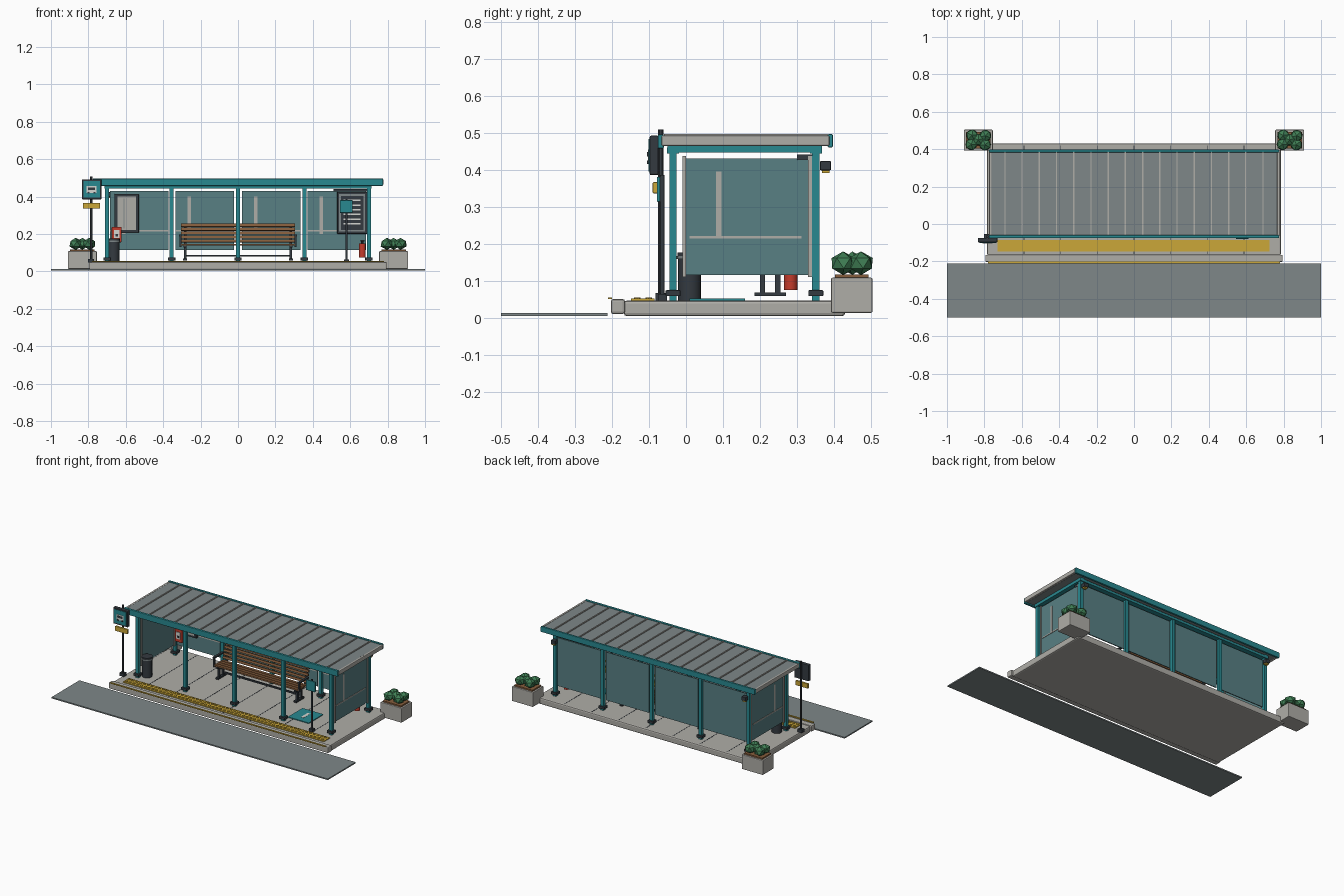
import bpy, math

if "Cube" in bpy.data.objects:
    bpy.data.objects.remove(bpy.data.objects["Cube"])


def material(name, r, g, b):
    m = bpy.data.materials.new(name)
    m.use_nodes = True
    m.diffuse_color = (r, g, b, 1)
    m.node_tree.nodes["Principled BSDF"].inputs["Base Color"].default_value = (r, g, b, 1)
    return m


TEAL = material("teal paint", .022, .25, .28)
GLASS = material("tinted glass", .098, .215, .23)
CONCRETE = material("pale concrete", .43, .42, .39)
GREY = material("slate grey", .21, .245, .25)
DARK = material("charcoal metal", .034, .042, .051)
YELLOW = material("safety yellow", .6, .39, .04)
WOOD = material("brown wood", .24, .11, .045)
GREEN = material("leaf green", .05, .21, .09)
RED = material("red enamel", .56, .045, .025)
WHITE = material("off white", .66, .67, .64)


def finish(name, mat):
    o = bpy.context.object
    o.name = name
    o.data.materials.append(mat)
    return o


def box(name, mat, x, y, z, bevel=0):
    """Box from (low, high) pairs on each axis."""
    bpy.ops.mesh.primitive_cube_add(size=1, location=[sum(p) / 2 for p in (x, y, z)])
    o = finish(name, mat)
    o.scale = [p[1] - p[0] for p in (x, y, z)]
    bpy.ops.object.transform_apply(location=False, rotation=False, scale=True)
    if bevel:
        b = o.modifiers.new("soft edge", "BEVEL")
        b.width, b.segments = bevel, 2
    return o


def around(c, half):
    return (c - half, c + half)


def cylinder(name, mat, x, y, z, r, sides=16):
    bpy.ops.mesh.primitive_cylinder_add(vertices=sides, radius=r, depth=z[1] - z[0],
                                        location=(x, y, sum(z) / 2))
    o = finish(name, mat)
    bpy.ops.object.shade_smooth_by_angle()
    return o


def repeat(o, count, dx=0, dy=0, dz=0):
    a = o.modifiers.new("repeat", "ARRAY")
    a.count = count
    a.use_relative_offset = False
    a.use_constant_offset = True
    a.constant_offset_displace = (dx, dy, dz)
    return o


# Ground: road, slab, kerb and tactile paving
box("road", GREY, (-1, 1), (-.5, -.212), (.004, .012))
box("platform_slab", CONCRETE, (-.785, .785), (-.168, .43), (.004, .046), .008)
box("kerb", CONCRETE, (-.795, .795), (-.203, -.165), (.01, .05), .006)
box("kerb_stripe", YELLOW, (-.78, .78), (-.211, -.2), (.05, .055))
joint = box("slab_joint", DARK, around(-.588, .002), (-.16, .42), (.045, .0468))
repeat(joint, 7, dx=.196)
box("tactile_strip", YELLOW, (-.73, .725), (-.148, -.085), (.045, .051))
for y in (-.132, -.101):
    bump = cylinder("tactile_bump", YELLOW, -.715, y, (.05, .055), .009, 8)
    repeat(bump, 53, dx=.0273)
box("boarding_mat", TEAL, (.355, .505), (.01, .16), (.046, .051))
box("boarding_mat_mark", WHITE, (.42, .44), (.05, .12), (.05, .0522))

# Posts, beams and roof
bays = (-.7, -.355, 0, .355, .7)
for x in bays:
    for y in (-.035, .351):
        box("post", TEAL, around(x, .011), around(y, .01), (.045, .46))
        box("post_base", DARK, around(x, .02), around(y, .02), (.058, .074), .002)
for y in (-.035, .351):
    box("long_beam", TEAL, (-.715, .715), around(y, .016), (.444, .46))
for x in (-.7, .7):
    box("end_beam", TEAL, around(x, .014), (-.05, .367), (.446, .466))
box("roof_deck", GREY, (-.765, .765), (-.068, .39), (.465, .49))
for x in (-.768, .772):
    box("roof_end_trim", CONCRETE, around(x, .007), (-.066, .388), (.464, .492), .004)
box("front_fascia", TEAL, (-.775, .775), (-.076, -.06), (.457, .495), .003)
box("rear_fascia", TEAL, (-.775, .775), (.383, .397), (.46, .496), .003)
seam = box("roof_seam", CONCRETE, around(-.69, .0035), (-.06, .384), (.489, .496))
repeat(seam, 16, dx=.092)

# Back wall glazing
for a, b in zip(bays, bays[1:]):
    mid = (a + b) / 2
    box("back_glass", GLASS, around(mid, .156), (.347, .353), (.115, .43))
    box("glass_highlight", CONCRETE, around(mid - .083, .009), (.344, .348), (.2, .4))
    box("glass_rail", CONCRETE, around(mid, .156), (.342, .348), (.213, .221))

# End walls
for s in (-1, 1):
    x = s * .7
    box("end_glass", GLASS, around(x, .003), (0, .33), (.115, .43))
    for y in (-.005, .335):
        box("end_glass_frame", CONCRETE, around(x, .008), around(y, .005), (.11, .437))
    box("end_highlight", CONCRETE, around(x + s * .003, .002), (.081, .096), (.22, .395))
    box("end_rail", CONCRETE, around(x + s * .003, .003), (.01, .312), (.214, .221))
    # Rear wall lamp on each corner post
    box("rear_lamp", DARK, around(s * .69, .015), (.362, .392), (.398, .423), .003)
    box("rear_lamp_lens", YELLOW, around(s * .69, .011), (.368, .388), (.391, .399))

# Poster case, timetable board and its hood
box("poster_case", DARK, (-.66, -.53), (.325, .345), (.205, .413), .003)
box("poster_sheet", CONCRETE, (-.645, -.545), (.321, .326), (.22, .4))
box("poster_line", GREY, around(-.61, .003), (.319, .322), (.23, .39))
box("timetable_board", DARK, (.53, .69), (.325, .345), (.2, .425), .003)
box("timetable_edge", GREY, (.54, .68), (.322, .326), (.212, .413))
box("timetable_face", DARK, (.55, .67), (.319, .323), (.222, .403))
bar = box("timetable_line", WHITE, (.565, .655), (.317, .32), (.25, .258))
repeat(bar, 6, dz=.025)
box("timetable_hood", DARK, (.51, .705), (.3, .342), (.426, .441), .002)

# Help call box
box("call_box", RED, (-.675, -.622), (.31, .345), (.155, .238), .004)
box("call_box_plate", WHITE, (-.663, -.634), (.306, .311), (.178, .222))
box("call_box_button", DARK, around(-.648, .006), (.303, .307), (.187, .199))

# Fire extinguisher
cylinder("extinguisher_body", RED, .665, .283, (.075, .148), .018)
cylinder("extinguisher_neck", DARK, .665, .283, (.147, .163), .007, 10)
box("extinguisher_handle", DARK, (.655, .675), (.262, .288), (.16, .168))

# Litter bin
cylinder("bin_body", DARK, -.665, .01, (.046, .16), .031)
cylinder("bin_rim", GREY, -.665, .01, (.158, .166), .035)
cylinder("bin_lid", DARK, -.665, .01, (.165, .176), .033)

# Bench
for i in range(4):
    box("seat_slat", WOOD, (-.305, .305), around(.197 + i * .024, .009), (.137, .147))
for i in range(5):
    y, z = .283 + i * .005, .162 + i * .021
    slat = box("back_slat", WOOD, (-.305, .305), around(y, .005), around(z, .0075))
    slat.rotation_euler.x = -.22
for x in (-.283, .283):
    for y in (.207, .248):
        box("bench_leg", DARK, around(x, .007), around(y, .007), (.065, .138))
    box("bench_foot", DARK, around(x, .01), (.185, .27), (.058, .068))
    box("seat_bearer", DARK, around(x, .008), (.185, .285), (.127, .138))
    strut = box("back_strut", DARK, around(x, .007), around(.301, .004), (.13, .255))
    strut.rotation_euler.x = -.22
    side = math.copysign(.308, x)
    box("bench_arm", DARK, around(side, .007), (.185, .285), (.187, .196))
    box("arm_post", DARK, around(side, .005), (.188, .199), (.13, .19))
box("bench_stretcher", DARK, (-.283, .283), around(.248, .005), (.078, .088))

# Tall stop sign
cylinder("stop_pole", DARK, -.785, -.068, (.046, .508), .007, 12)
box("stop_pole_base", DARK, around(-.785, .016), around(-.068, .014), (.046, .066))
box("stop_sign", DARK, (-.835, -.73), (-.098, -.074), (.385, .492), .004)
box("stop_sign_face", TEAL, (-.826, -.739), (-.101, -.097), (.395, .483))
box("stop_symbol", WHITE, around(-.783, .026), (-.103, -.1), (.42, .455))
box("stop_symbol_window", DARK, around(-.783, .019), (-.105, -.102), (.435, .448))
for x in (-.799, -.767):
    box("stop_symbol_wheel", DARK, around(x, .005), (-.105, -.102), (.415, .424))
box("stop_number_plate", YELLOW, (-.828, -.738), (-.09, -.076), (.336, .366), .002)

# Short boarding sign
cylinder("boarding_pole", DARK, .58, -.064, (.046, .385), .006, 12)
box("boarding_pole_base", DARK, around(.58, .014), around(-.064, .012), (.046, .064))
box("boarding_sign", TEAL, (.545, .613), (-.079, -.07), (.313, .38), .002)

# Planters with low-poly shrubs
for s in (-1, 1):
    cx, cy = s * .832, .448
    box("planter", CONCRETE, around(cx, .077), around(cy, .056), (.013, .108), .004)
    box("planter_soil", WOOD, around(cx, .066), around(cy, .045), (.106, .117))
    for i, (dx, dy) in enumerate([(-.038, -.022), (.036, -.024), (-.034, .026),
                                  (.038, .024), (0, .002)]):
        bpy.ops.mesh.primitive_ico_sphere_add(subdivisions=1, radius=.035,
                                              location=(cx + dx, cy + dy, .147))
        shrub = finish("shrub", GREEN)
        shrub.scale.z = .9
        shrub.rotation_euler.z = i * .7
